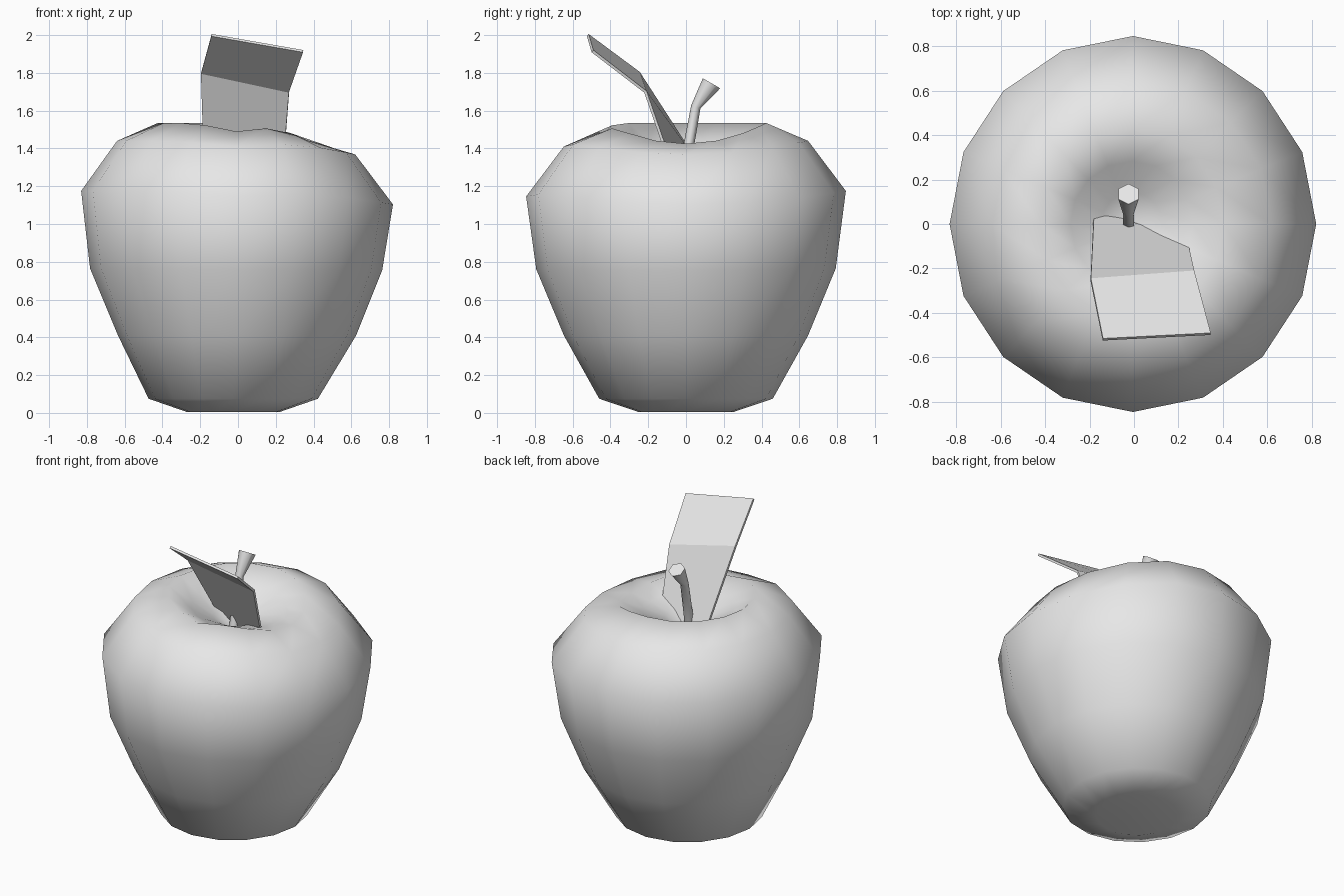
import bpy, bmesh
from math import cos, sin, pi, radians
from mathutils import Vector

cube = bpy.data.objects.get("Cube")
if cube:
    bpy.data.objects.remove(cube, do_unlink=True)

grey = bpy.data.materials.new("plain_grey")
grey.use_nodes = True
grey.diffuse_color = (0.8, 0.8, 0.8, 1)
grey.node_tree.nodes["Principled BSDF"].inputs["Base Color"].default_value = (0.8, 0.8, 0.8, 1)


def finish(name, bm, smooth=None):
    """Turn a bmesh into a named object, shaded smooth below an angle."""
    bmesh.ops.recalc_face_normals(bm, faces=bm.faces)
    mesh = bpy.data.meshes.new(name)
    bm.to_mesh(mesh)
    bm.free()
    mesh.materials.append(grey)
    obj = bpy.data.objects.new(name, mesh)
    bpy.context.collection.objects.link(obj)
    if smooth:
        bpy.ops.object.select_all(action='DESELECT')
        obj.select_set(True)
        bpy.context.view_layer.objects.active = obj
        bpy.ops.object.shade_smooth_by_angle(angle=radians(smooth))
    return obj


def bridge(bm, rings):
    """Join consecutive rings of vertices with quads."""
    for low, high in zip(rings, rings[1:]):
        n = len(low)
        for i in range(n):
            j = (i + 1) % n
            bm.faces.new((low[i], low[j], high[j], high[i]))


def fan(bm, ring, tip):
    for i in range(len(ring)):
        bm.faces.new((ring[i], ring[(i + 1) % len(ring)], tip))


# Apple body: radius, x centre, height, amount of sag in the shoulder
PROFILE = [
    (0.25, -0.025, 0.005, 0), (0.455, -0.025, 0.075, 0),
    (0.64, -0.005, 0.41, 0), (0.785, -0.01, 0.765, 0.1),
    (0.838, -0.005, 1.175, 0.65), (0.64, -0.01, 1.44, 0.65),
    (0.42, -0.01, 1.535, 1), (0.28, -0.01, 1.445, 0.4),
    (0.14, -0.01, 1.37, 0),
]
SIDES = 16
bm = bmesh.new()
rings = []
for radius, cx, z, sag in PROFILE:
    ring = []
    for i in range(SIDES):
        a = 2 * pi * i / SIDES
        drop = 0.11 * max(0, cos(a)) ** 2 + 0.045 * max(0, -sin(a)) ** 16
        ring.append(bm.verts.new((cx + radius * 0.985 * cos(a),
                                  radius * 1.01 * sin(a), z - sag * drop)))
    rings.append(ring)
bridge(bm, rings)
fan(bm, rings[0], bm.verts.new((-0.02, 0, 0.06)))
fan(bm, rings[-1], bm.verts.new((-0.02, 0, 1.29)))
finish("apple_body", bm, 80)

# Stem: bent six-sided rod flaring at the tip
bm = bmesh.new()
rings = []
for y, z, radius, tilt in [(-0.01, 1.28, 0.03, 10), (0.052, 1.62, 0.026, 20),
                           (0.135, 1.745, 0.053, 30)]:
    t = radians(tilt)
    centre = Vector((-0.025, y, z))
    across = Vector((0, cos(t), -sin(t)))
    rings.append([bm.verts.new(centre + radius * (Vector((1, 0, 0)) * sin(k * pi / 3)
                                                  + across * cos(k * pi / 3)))
                  for k in range(6)])
bridge(bm, rings)
bm.faces.new(rings[0])
bm.faces.new(rings[-1])
finish("stem", bm, 62)

# Leaf: two-panel folded strip with a little thickness
bm = bmesh.new()
rows = [[bm.verts.new(p) for p in pair] for pair in (
    ((-0.18, 0.06, 1.32), (0.24, -0.08, 1.31)),
    ((-0.195, -0.25, 1.80), (0.27, -0.215, 1.70)),
    ((-0.14, -0.52, 2.0), (0.345, -0.495, 1.915)))]
for low, high in zip(rows, rows[1:]):
    bm.faces.new((low[0], low[1], high[1], high[0]))
leaf = finish("leaf", bm)
thick = leaf.modifiers.new("thickness", 'SOLIDIFY')
thick.thickness = 0.015
thick.offset = 0
